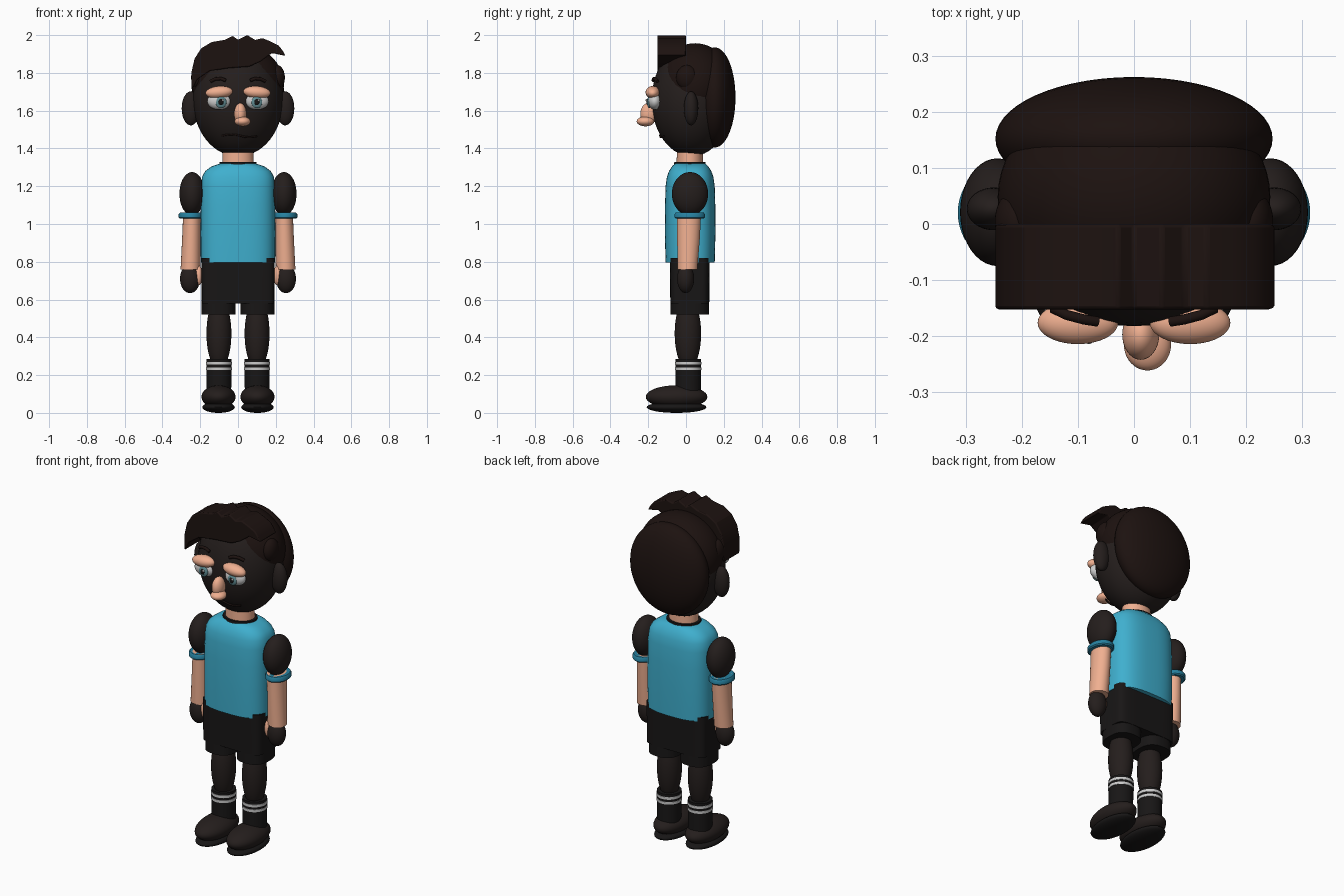
import bpy, bmesh, math
from mathutils import Vector, Matrix

if "Cube" in bpy.data.objects:
    bpy.data.objects.remove(bpy.data.objects["Cube"])


def mat(name, rgb):
    m = bpy.data.materials.new(name)
    m.diffuse_color = (*rgb, 1)
    m.use_nodes = True
    m.node_tree.nodes["Principled BSDF"].inputs["Base Color"].default_value = m.diffuse_color
    return m


DARK = mat("dark", (0.018, 0.013, 0.012))
HAIR = mat("hair", (0.012, 0.006, 0.005))
CLOTH = mat("black_cloth", (0.009, 0.008, 0.008))
CYAN = mat("cyan", (0.05, 0.43, 0.62))
TRIM = mat("trim", (0.02, 0.22, 0.35))
SKIN = mat("skin", (0.87, 0.43, 0.28))
WHITE = mat("white", (0.8, 0.82, 0.82))
IRIS = mat("iris", (0.12, 0.27, 0.3))


def finish(name, bm, m, angle=40):
    bmesh.ops.recalc_face_normals(bm, faces=bm.faces)
    me = bpy.data.meshes.new(name)
    bm.to_mesh(me)
    bm.free()
    ob = bpy.data.objects.new(name, me)
    bpy.context.collection.objects.link(ob)
    me.materials.append(m)
    bpy.ops.object.select_all(action='DESELECT')
    ob.select_set(True)
    bpy.context.view_layer.objects.active = ob
    bpy.ops.object.shade_smooth_by_angle(angle=math.radians(angle))
    return ob


def ball(name, c, r, m, tilt=0, seg=40):
    bm = bmesh.new()
    bmesh.ops.create_uvsphere(bm, u_segments=seg, v_segments=seg // 2, radius=1)
    bmesh.ops.transform(bm, verts=bm.verts, matrix=Matrix.Translation(c)
                        @ Matrix.Rotation(tilt, 4, 'Y') @ Matrix.Diagonal((*r, 1)))
    return finish(name, bm, m)


def loft(name, rings, m, power=2.0, seg=40):
    """Capped stack of superellipse rings: (x, y, z, rx, ry)."""
    bm = bmesh.new()
    loops = []
    for x, y, z, rx, ry in rings:
        loop = []
        for i in range(seg):
            a = 2 * math.pi * i / seg
            c, s = math.cos(a), math.sin(a)
            loop.append(bm.verts.new((x + rx * math.copysign(abs(c) ** (2 / power), c),
                                      y + ry * math.copysign(abs(s) ** (2 / power), s), z)))
        loops.append(loop)
    for a, b in zip(loops, loops[1:]):
        for i in range(seg):
            j = (i + 1) % seg
            bm.faces.new((a[i], a[j], b[j], b[i]))
    bm.faces.new(loops[0])
    bm.faces.new(loops[-1])
    return finish(name, bm, m)


def strip(name, pts, radius, m):
    """Thin round line through points."""
    cu = bpy.data.curves.new(name, 'CURVE')
    cu.dimensions = '3D'
    cu.bevel_depth = radius
    cu.use_fill_caps = True
    sp = cu.splines.new('POLY')
    sp.points.add(len(pts) - 1)
    for p, co in zip(sp.points, pts):
        p.co = (*co, 1)
    cu.materials.append(m)
    ob = bpy.data.objects.new(name, cu)
    bpy.context.collection.objects.link(ob)


# head and hair masses
head = ball("head", (0, 0.03, 1.655), (0.238, 0.212, 0.297), DARK, seg=56)
ball("hair_cap", (0, 0.048, 1.735), (0.243, 0.198, 0.222), HAIR, seg=56)
ball("back_hair", (0, 0.152, 1.67), (0.247, 0.11, 0.265), HAIR, seg=56)

# swept fringe: front outline extruded in depth
outline = [(-0.245, 1.71), (-0.247, 1.80), (-0.23, 1.875), (-0.195, 1.93), (-0.14, 1.963),
           (-0.07, 1.975), (-0.028, 1.996), (0.0, 1.975), (0.05, 2.0), (0.09, 1.974),
           (0.13, 1.984), (0.175, 1.965), (0.215, 1.945), (0.235, 1.92), (0.252, 1.89),
           (0.18, 1.905), (0.12, 1.86), (0.06, 1.833), (-0.05, 1.825), (-0.15, 1.81),
           (-0.215, 1.765)]
bm = bmesh.new()
f = bm.faces.new([bm.verts.new((x, -0.152, z)) for x, z in outline])
ext = bmesh.ops.extrude_face_region(bm, geom=[f])
bmesh.ops.translate(bm, vec=(0, 0.152, 0),
                    verts=[v for v in ext['geom'] if isinstance(v, bmesh.types.BMVert)])
fringe = finish("fringe", bm, HAIR, 25)
bev = fringe.modifiers.new("bevel", 'BEVEL')
bev.width = 0.006
bev.segments = 2

# nose and mouth
ball("nose_bridge", (0.012, -0.197, 1.583), (0.033, 0.045, 0.058), SKIN)
ball("nose_tip", (0.024, -0.215, 1.543), (0.042, 0.046, 0.026), SKIN)
strip("mouth", [(-0.085 + 0.0185 * i, -0.137 + 0.02 * (i / 5 - 1) ** 2,
                 1.467 + 0.008 * math.sin(i * 0.6)) for i in range(11)], 0.005, HAIR)

# neck, collar and shirt
loft("neck", [(0, 0.02, 1.28, 0.085, 0.07), (0, 0.02, 1.42, 0.08, 0.068)], SKIN)
loft("collar", [(0, 0.02, 1.312, 0.1, 0.085), (0, 0.02, 1.328, 0.097, 0.082)], CLOTH)
loft("shirt", [(0, 0.022, 0.797, 0.197, 0.13), (0, 0.022, 0.95, 0.198, 0.134),
               (0, 0.022, 1.1, 0.197, 0.133), (0, 0.022, 1.2, 0.195, 0.13),
               (0, 0.022, 1.25, 0.19, 0.123), (0, 0.022, 1.28, 0.174, 0.112),
               (0, 0.022, 1.305, 0.14, 0.096), (0, 0.022, 1.32, 0.095, 0.08)],
     CYAN, power=2.8, seg=64)

# shorts body
loft("shorts", [(0, 0.02, 0.58, 0.192, 0.103), (0, 0.02, 0.82, 0.194, 0.106)],
     CLOTH, power=6, seg=64)

for s, side in ((-1, "left"), (1, "right")):
    # face details
    ball(side + "_ear", (s * 0.25, 0.027, 1.612), (0.048, 0.038, 0.09), DARK)
    ball(side + "_sideburn", (s * 0.208, 0.005, 1.775), (0.04, 0.057, 0.066), HAIR)
    ex = s * 0.1
    ball(side + "_eye", (ex, -0.165, 1.65), (0.063, 0.036, 0.045), WHITE)
    ix = ex + (0.01 if s < 0 else 0)
    ball(side + "_iris", (ix, -0.194, 1.645), (0.029, 0.012, 0.032), IRIS, seg=24)
    ball(side + "_pupil", (ix, -0.202, 1.645), (0.014, 0.008, 0.017), CLOTH, seg=16)
    ball(side + "_eye_glint", (ix + 0.01, -0.209, 1.655), (0.006, 0.005, 0.006), WHITE, seg=16)
    ball(side + "_eyelid", (ex, -0.176, 1.697), (0.072, 0.038, 0.033), SKIN, tilt=s * 0.08)
    strip(side + "_eyebrow", [(s * x, y, z) for x, y, z in
          ((0.145, -0.15, 1.755), (0.12, -0.162, 1.768), (0.09, -0.17, 1.77),
           (0.065, -0.174, 1.76))], 0.009, HAIR)

    # arm
    ball(side + "_upper_arm", (s * 0.243, 0.021, 1.16), (0.067, 0.096, 0.115), DARK)
    loft(side + "_cuff", [(s * 0.25, 0.02, 1.028, 0.058, 0.074), (s * 0.25, 0.02, 1.034, 0.064, 0.08),
                          (s * 0.25, 0.02, 1.052, 0.064, 0.08), (s * 0.25, 0.02, 1.06, 0.058, 0.074)], TRIM)
    loft(side + "_forearm", [(s * 0.243, 0.016, 1.06, 0.047, 0.064), (s * 0.247, 0.013, 0.92, 0.049, 0.06),
                             (s * 0.252, 0.008, 0.76, 0.052, 0.052)], SKIN)
    ball(side + "_hand", (s * 0.254, -0.002, 0.71), (0.053, 0.045, 0.076), DARK)
    ball(side + "_thumb", (s * 0.208, -0.012, 0.728), (0.021, 0.024, 0.052), SKIN, seg=24)

    # leg
    lx = s * 0.103
    loft(side + "_shorts_leg", [(lx, 0.02, 0.52, 0.09, 0.102), (lx, 0.02, 0.66, 0.09, 0.1)],
         CLOTH, power=2.6)
    lx = s * 0.101
    ball(side + "_calf", (lx, 0.01, 0.42), (0.066, 0.07, 0.19), DARK)
    loft(side + "_sock", [(lx, 0.012, 0.08, 0.065, 0.066), (lx, 0.012, 0.285, 0.066, 0.067)], CLOTH)
    for k, z in enumerate((0.226, 0.255)):
        loft(f"{side}_sock_stripe_{k + 1}", [(lx, 0.012, z, 0.0685, 0.0695),
                                            (lx, 0.012, z + 0.015, 0.0685, 0.0695)], WHITE)
    ball(side + "_shoe", (lx + s * 0.002, -0.05, 0.085), (0.09, 0.163, 0.061), DARK)
    ball(side + "_shoe_sole", (lx + s * 0.002, -0.05, 0.03), (0.086, 0.158, 0.03), CLOTH)
